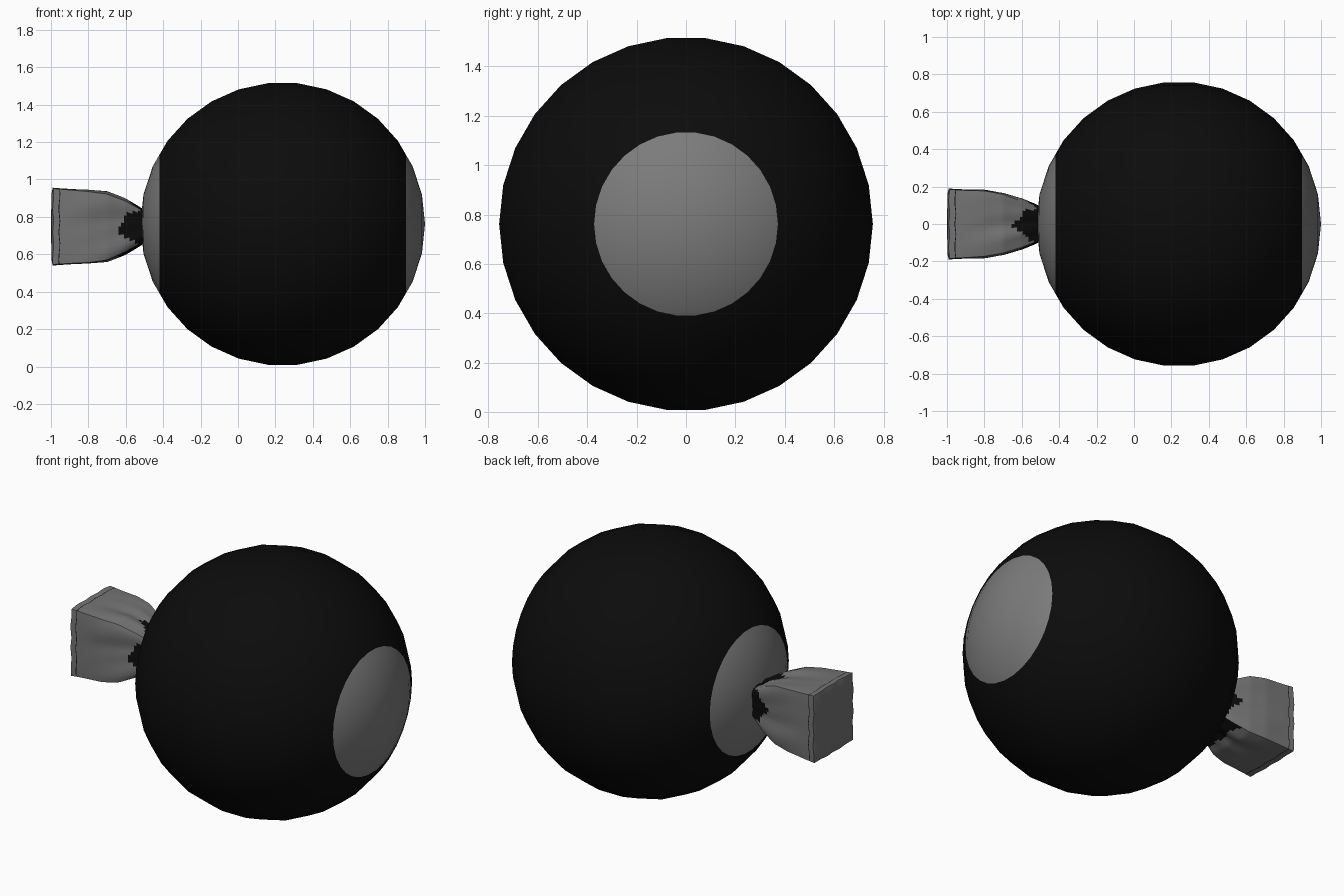
import bpy, bmesh, math
from mathutils import Matrix, Vector

if "Cube" in bpy.data.objects:
    bpy.data.objects.remove(bpy.data.objects["Cube"])


def material(name, value):
    m = bpy.data.materials.new(name)
    m.diffuse_color = (value, value, value, 1)
    m.use_nodes = True
    m.node_tree.nodes["Principled BSDF"].inputs["Base Color"].default_value = m.diffuse_color
    return m


black = material("black", 0.0035)
grey = material("grey", 0.2)
cloth_grey = material("cloth grey", 0.175)


def finish(bm, name, mats, angle):
    bmesh.ops.recalc_face_normals(bm, faces=bm.faces)
    me = bpy.data.meshes.new(name)
    bm.to_mesh(me)
    bm.free()
    for m in mats:
        me.materials.append(m)
    ob = bpy.data.objects.new(name, me)
    bpy.context.collection.objects.link(ob)
    bpy.ops.object.select_all(action='DESELECT')
    ob.select_set(True)
    bpy.context.view_layer.objects.active = ob
    bpy.ops.object.shade_smooth_by_angle(angle=math.radians(angle))


# Ball with its poles on the x axis and a grey cap at either end
CAP = 0.659
bm = bmesh.new()
bmesh.ops.create_uvsphere(bm, u_segments=30, v_segments=15, radius=0.761,
                          matrix=Matrix.Rotation(math.pi / 2, 4, 'Y'))
for s in (-1, 1):
    bmesh.ops.bisect_plane(bm, geom=bm.verts[:] + bm.edges[:] + bm.faces[:],
                           plane_co=(s * CAP, 0, 0), plane_no=(1, 0, 0))
for f in bm.faces:
    f.material_index = int(abs(f.calc_center_median().x) > CAP)
bmesh.ops.translate(bm, verts=bm.verts, vec=(0.239, 0, 0.762))
finish(bm, "ball", [black, grey], 40)

# Gathered cloth neck: x, half width, half height
PROFILE = [(-0.99, 0.19, 0.208), (-0.955, 0.187, 0.205), (-0.8, 0.181, 0.196),
           (-0.7, 0.163, 0.184), (-0.6, 0.132, 0.145), (-0.52, 0.1, 0.098),
           (-0.49, 0.085, 0.08)]
CENTRE_Z = 0.748
SIDE = 14


def section(x):
    for a, b in zip(PROFILE, PROFILE[1:]):
        if x <= b[0]:
            t = max(0, (x - a[0]) / (b[0] - a[0]))
            return [a[i] + t * (b[i] - a[i]) for i in (1, 2)]
    return PROFILE[-1][1:]


def square_loop():
    # Points round a unit square, running side by side
    for k in range(4):
        for i in range(SIDE):
            t = -1 + 2 * i / SIDE
            yield [(t, -1), (1, t), (-t, 1), (-1, -t)][k]


def cloth_point(x, u, v):
    hy, hz = section(x)
    depth = max(0, min(1, (x + 0.93) / 0.4))
    a = math.atan2(v, u)
    fold = 1 + 0.07 * depth * math.sin(7 * a + 9 * x) * math.cos(3 * a + 1)
    fold -= 0.05 * depth * max(0, math.cos(4 * a))
    corner = 1 - 0.06 * (0.4 + depth) * (u * v) ** 4
    wobble = 0.003 * math.sin(11 * a) if x < -0.93 else 0
    return Vector((x + wobble, u * hy * fold * corner,
                   CENTRE_Z + v * hz * fold * corner))


bm = bmesh.new()
xs = [-0.988, -0.97, -0.957, -0.953] + [-0.94 + 0.015 * i for i in range(31)]
loop = list(square_loop())
rings = [[bm.verts.new(cloth_point(x, u, v)) for u, v in loop] for x in xs]
n = len(loop)
for j in range(len(xs) - 1):
    for i in range(n):
        f = bm.faces.new((rings[j][i], rings[j][(i + 1) % n],
                          rings[j + 1][(i + 1) % n], rings[j + 1][i]))
        # Dark seam line near the hem, ragged dark patches by the ball
        c = f.calc_center_median()
        side, step = divmod(i, SIDE)
        t = abs(2 * (step + 0.5) / SIDE - 1.0)
        limit = -0.65 + 0.13 * t + 0.012 * math.sin(5 * i)
        low_streak = side in (0, 2) and 0.59 < c.z < 0.635 and c.x > -0.71
        f.material_index = int(j == 2 or c.x > limit or low_streak)

# Slightly bulging end panel
inner = [bm.verts.new((-0.997, v.co.y * 0.85, CENTRE_Z + (v.co.z - CENTRE_Z) * 0.85))
         for v in rings[0]]
for i in range(n):
    bm.faces.new((rings[0][(i + 1) % n], rings[0][i], inner[i], inner[(i + 1) % n]))
tip = bm.verts.new((-1.0, 0, CENTRE_Z))
for i in range(n):
    bm.faces.new((inner[(i + 1) % n], inner[i], tip))
finish(bm, "cloth_neck", [cloth_grey, black], 45)
